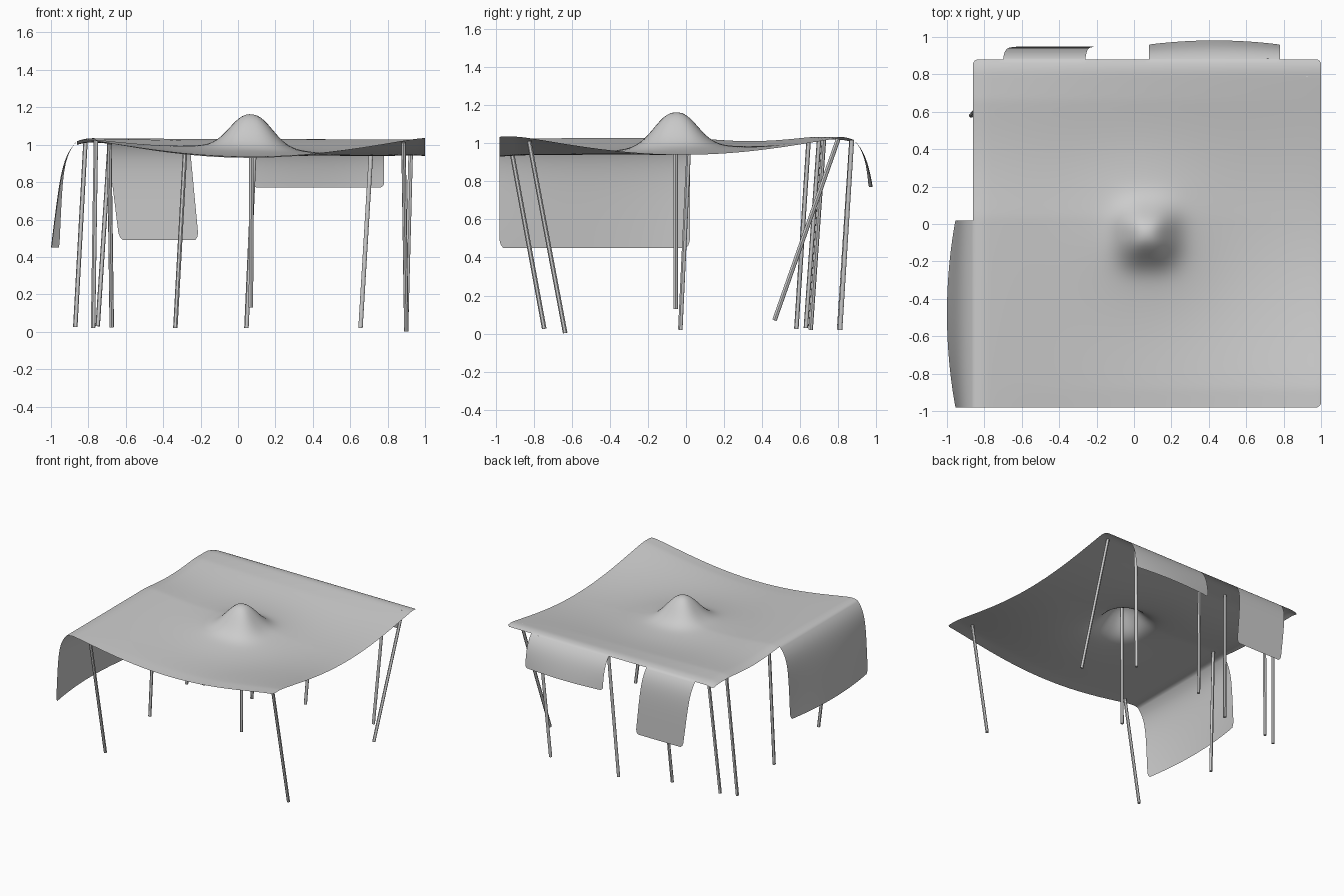
import bpy, bmesh, math
from mathutils import Vector

if "Cube" in bpy.data.objects:
    bpy.data.objects.remove(bpy.data.objects["Cube"])

X0, X1, Y0, Y1, STEP, N = -0.86, 1.0, -0.98, 0.88, 0.02, 93


def arc(v, mid, half, p=1.3):
    return max(0.0, 1 - ((v - mid) / half) ** 2) ** p


def height(x, y):
    """Cloth sagging between its edges, pushed up by the centre pole."""
    u = min(1.0, max(0.0, (x - X0) / (X1 - X0)))
    v = min(1.0, max(0.0, (y - Y0) / (Y1 - Y0)))
    z = 1.035
    z -= 0.105 * arc(x, 0.06, 0.93) * (1 - v) ** 1.2        # front sag
    z -= 0.095 * arc(y, -0.01, 0.88) * u ** 1.2             # right sag
    z -= 0.02 * arc(y, 0.35, 0.32) * (1 - u)                # left sag
    dx, dy = abs(x - 0.07), abs(y + 0.055)
    z += 0.05 * math.exp(-(dx * dx + dy * dy) / 0.12)       # broad lift
    r = (dx ** 2.6 + dy ** 2.6) ** (1 / 2.6)
    z += 0.165 * math.exp(-(r / 0.145) ** 2.3)              # pole peak
    for d in (-0.78 - x, y - 0.80):                         # rolled edges
        if d > 0:
            z -= 2.5 * d * d
    return z


bm = bmesh.new()


def grid(rows):
    vs = [[bm.verts.new(p) for p in row] for row in rows]
    for a, b in zip(vs, vs[1:]):
        for i in range(len(a) - 1):
            bm.faces.new((a[i], a[i + 1], b[i + 1], b[i]))
    return vs


def soften(vs, row, col):
    """Blunt one outer corner of a grid."""
    dr, dc = (1 if row == 0 else -1), (1 if col == 0 else -1)
    c = vs[row][col]
    a, b = vs[row + dr][col].co, vs[row][col + dc].co
    c.co = c.co.lerp((a + b) / 2, 0.75)


def flap(start, end, side, bottom, curl, flare, bow, shear=(0, 0), rows=20):
    """Hanging panel that continues from the left or back edge."""
    n = round((end - start) / STEP)
    pts = []
    for j in range(rows + 1):
        t = (j / rows) ** 1.4
        row = []
        for i in range(n + 1):
            f = i / n
            s = start + i * STEP
            top = height(X0, s) if side == "left" else height(s, Y1)
            drop = (top - bottom) * t
            out = curl * (1 - math.exp(-drop / 0.075)) + t * (flare + bow * 4 * f * (1 - f))
            s += t * (shear[0] * (1 - f) + shear[1] * f)
            row.append((X0 - out, s, top - drop) if side == "left" else (s, Y1 + out, top - drop))
        pts.append(row)
    vs = grid(pts)
    soften(vs, -1, 0)
    soften(vs, -1, -1)


# Main cloth sheet
sheet = grid([[(X0 + i * STEP, Y0 + j * STEP, height(X0 + i * STEP, Y0 + j * STEP))
               for i in range(N + 1)] for j in range(N + 1)])
for corner in ((0, -1), (-1, 0), (-1, -1)):
    soften(sheet, *corner)

# Hanging flaps: one on the left, two at the back
flap(-0.98, 0.02, "left", 0.45, 0.07, 0.025, 0.045)
flap(-0.70, -0.26, "back", 0.49, 0.06, 0.008, 0.0, (0.065, 0.05))
flap(0.08, 0.78, "back", 0.77, 0.07, 0.012, 0.022)

bmesh.ops.remove_doubles(bm, verts=bm.verts, dist=0.002)
bmesh.ops.recalc_face_normals(bm, faces=bm.faces)
if sum(f.normal.z for f in bm.faces) < 0:
    bmesh.ops.reverse_faces(bm, faces=bm.faces)
mesh = bpy.data.meshes.new("canopy_cloth")
bm.to_mesh(mesh)
bm.free()
mesh.shade_smooth()
bpy.context.collection.objects.link(bpy.data.objects.new("canopy_cloth", mesh))


def pole(name, top, foot):
    a = Vector((*top, height(*top) - 0.004))
    b = Vector(foot)
    bpy.ops.mesh.primitive_cylinder_add(vertices=12, radius=0.012, depth=(a - b).length,
                                        location=(a + b) / 2)
    ob = bpy.context.object
    ob.name = name
    ob.rotation_euler = (a - b).to_track_quat('Z', 'Y').to_euler()
    bpy.ops.object.shade_smooth_by_angle()


# Support poles: top (x, y), foot (x, y, z)
pole("front_left_pole", (-0.688, -0.925), (-0.675, -0.745, 0.025))
pole("front_right_pole", (0.885, -0.825), (0.90, -0.635, 0.003))
pole("centre_pole", (0.073, -0.055), (0.069, -0.055, 0.13))
pole("left_pole", (-0.76, 0.017), (-0.775, -0.03, 0.02))
pole("back_right_slanted_pole", (0.925, 0.80), (0.90, 0.465, 0.07))
for i, (top, foot) in enumerate([
        ((0.715, 0.872), (0.655, 0.81, 0.02)),
        ((0.09, 0.870), (0.045, 0.805, 0.02)),
        ((-0.28, 0.725), (-0.335, 0.655, 0.02)),
        ((-0.685, 0.70), (-0.75, 0.63, 0.03)),
        ((-0.815, 0.645), (-0.87, 0.58, 0.025))]):
    pole(f"back_pole_{i + 1}", top, foot)
